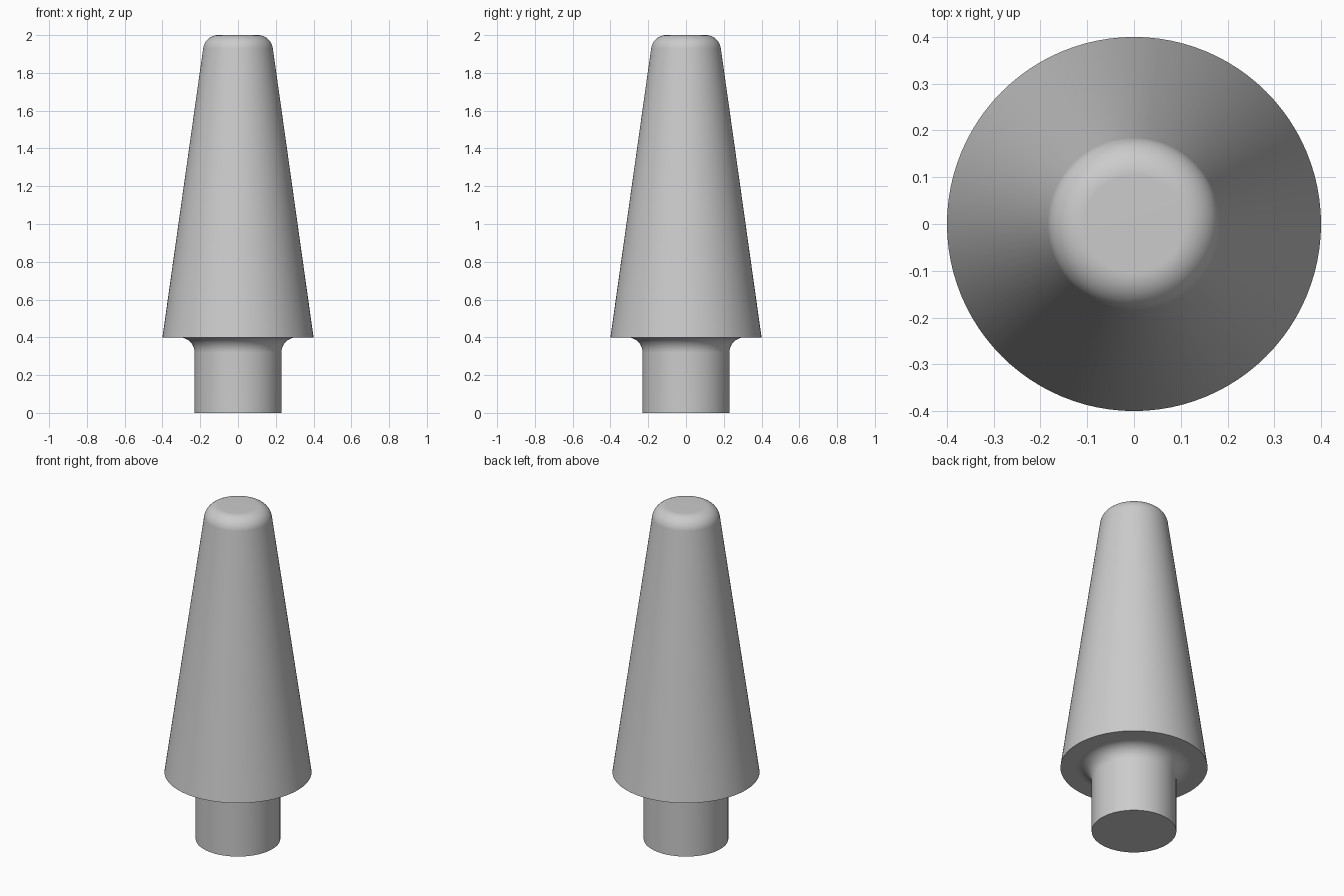
import bpy, bmesh, math
from mathutils import Vector, Matrix

old = bpy.data.objects.get("Cube")
if old:
    bpy.data.objects.remove(old, do_unlink=True)

SIDES = 96
TAPER = math.atan2(0.215, 1.53)  # lean of the cone wall


def arc(cx, cz, radius, start, end, steps=10):
    """Points of a circular arc in the profile plane."""
    angles = [start + (end - start) * i / steps for i in range(steps + 1)]
    return [(cx + radius * math.cos(a), cz + radius * math.sin(a)) for a in angles]


# Profile from bottom centre to top centre: stem, fillet, rim, cone, rounded tip
profile = [(0, 0), (0.23, 0)]
profile += arc(0.31, 0.32, 0.08, math.pi, math.pi / 2)
profile += [(0.4, 0.4)]
profile += arc(0.105, 1.92, 0.08, TAPER, math.pi / 2)
profile += [(0, 2)]

# Revolve the profile around the vertical axis
bm = bmesh.new()
verts = [bm.verts.new((r, 0, z)) for r, z in profile]
edges = [bm.edges.new(pair) for pair in zip(verts, verts[1:])]
bmesh.ops.spin(bm, geom=verts + edges, cent=(0, 0, 0), axis=(0, 0, 1),
               angle=math.tau, steps=SIDES, use_merge=True)
bmesh.ops.remove_doubles(bm, verts=bm.verts, dist=0.0001)
bmesh.ops.recalc_face_normals(bm, faces=bm.faces)
mesh = bpy.data.meshes.new("tapered_peg")
bm.to_mesh(mesh)
bm.free()
peg = bpy.data.objects.new("tapered_peg", mesh)
bpy.context.collection.objects.link(peg)

# Plain grey material
grey = bpy.data.materials.new("light_grey")
grey.use_nodes = True
color = (0.6, 0.6, 0.6, 1)
grey.diffuse_color = color
grey.node_tree.nodes["Principled BSDF"].inputs["Base Color"].default_value = color
mesh.materials.append(grey)

# Smooth shading with crisp rim and base
bpy.ops.object.select_all(action="DESELECT")
peg.select_set(True)
bpy.context.view_layer.objects.active = peg
bpy.ops.object.shade_smooth_by_angle(angle=math.radians(35))
weighted = peg.modifiers.new("even_normals", "WEIGHTED_NORMAL")
weighted.keep_sharp = True
